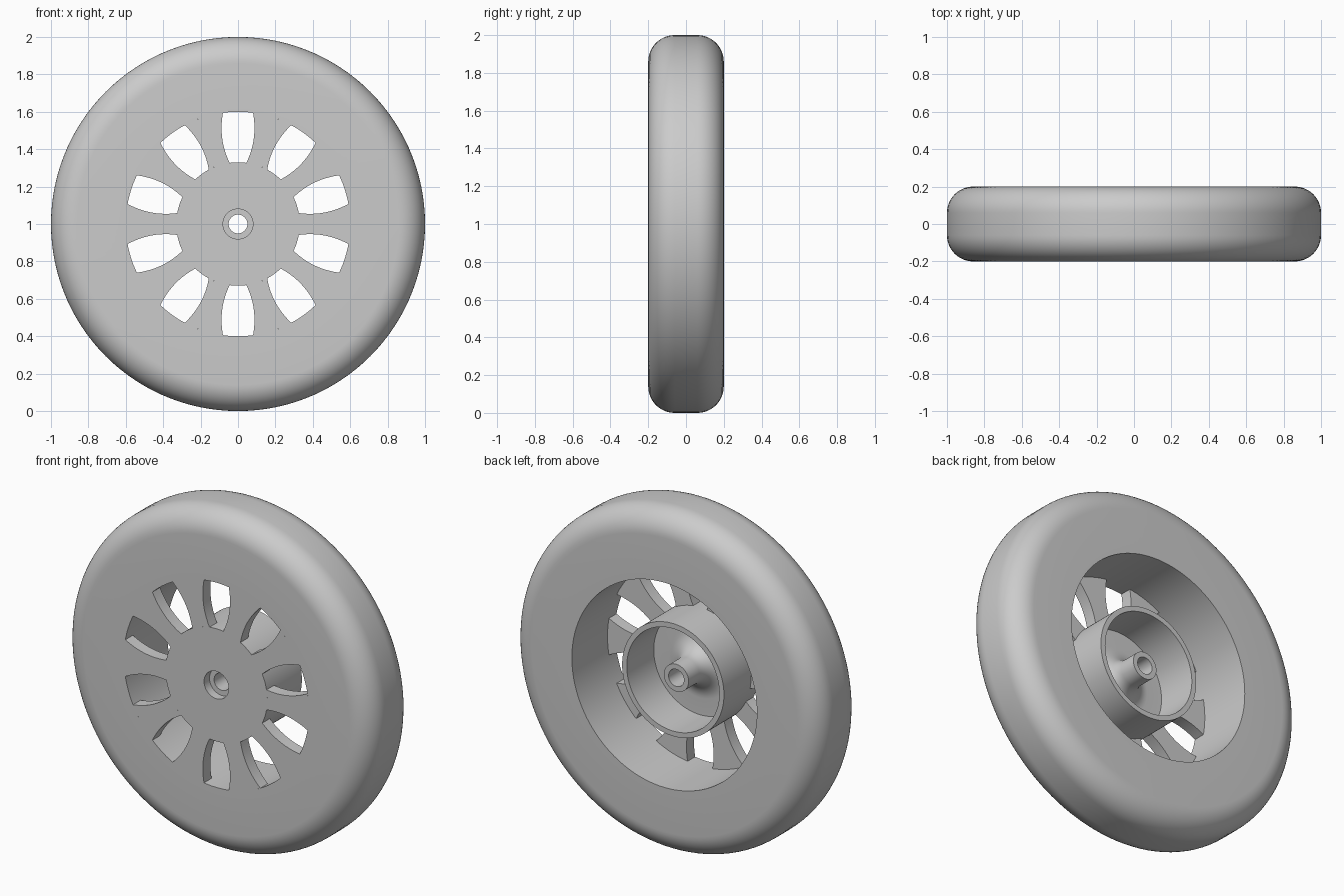
import bpy
import bmesh
import math

cube = bpy.data.objects.get("Cube")
if cube:
    bpy.data.objects.remove(cube, do_unlink=True)

SEGMENTS = 120
WINDOWS = 10
FRONT, BACK = -0.2, 0.2
WEB_BACK = -0.13
RIM_R, HUB_R = 0.6, 0.33

grey = bpy.data.materials.new("light_grey")
grey.use_nodes = True
grey.diffuse_color = (0.6, 0.6, 0.6, 1)
grey.node_tree.nodes["Principled BSDF"].inputs["Base Color"].default_value = (0.6, 0.6, 0.6, 1)


def polar(r, angle, y):
    """Point on the wheel, with the angle measured from straight up."""
    return (r * math.sin(angle), y, 1 + r * math.cos(angle))


def arc(cr, cy, radius, start, end, steps=12):
    """Profile points (radius, y) along an arc, angles in degrees."""
    angles = [math.radians(start + (end - start) * i / steps) for i in range(steps + 1)]
    return [(cr + radius * math.cos(a), cy + radius * math.sin(a)) for a in angles]


def finish(bm, name):
    bmesh.ops.recalc_face_normals(bm, faces=bm.faces)
    mesh = bpy.data.meshes.new(name)
    bm.to_mesh(mesh)
    bm.free()
    mesh.materials.append(grey)
    obj = bpy.data.objects.new(name, mesh)
    bpy.context.collection.objects.link(obj)
    bpy.ops.object.select_all(action="DESELECT")
    obj.select_set(True)
    bpy.context.view_layer.objects.active = obj
    bpy.ops.object.shade_smooth_by_angle(angle=math.radians(30))
    return obj


def lathe(name, profile):
    """Turn a closed (radius, y) profile around the axle."""
    bm = bmesh.new()
    rings = [[bm.verts.new(polar(r, math.tau * i / SEGMENTS, y)) for r, y in profile]
             for i in range(SEGMENTS)]
    n = len(profile)
    for i in range(SEGMENTS):
        a, b = rings[i], rings[(i + 1) % SEGMENTS]
        for j in range(n):
            k = (j + 1) % n
            bm.faces.new((a[j], a[k], b[k], b[j]))
    return finish(bm, name)


# Tyre and rim: flat sides, rounded shoulders, straight inner wall
shoulder = 0.14
lathe("tyre", [(RIM_R, FRONT)]
      + arc(1 - shoulder, FRONT + shoulder, shoulder, -90, 0)
      + arc(1 - shoulder, BACK - shoulder, shoulder, 0, 90)
      + [(RIM_R, BACK)])

# Hub: open cup with a flared axle tube and a front counterbore
flare = 0.12
lathe("hub", [(0.05, -0.15), (0.08, -0.15), (0.08, FRONT), (HUB_R, FRONT),
              (HUB_R, 0.12), (0.3, 0.12), (0.3, WEB_BACK)]
      + arc(0.08 + flare, WEB_BACK + flare, flare, 270, 180)
      + [(0.08, 0.09), (0.05, 0.09)])


# Spokes: web sections left between the bulging windows
def spoke_half_angle(r):
    window_half_width = 0.088 - 1.2 * (r - 0.52) ** 2
    return math.pi / WINDOWS - math.asin(window_half_width / r)


bm = bmesh.new()
rows, cols = 12, 8
for s in range(WINDOWS):
    middle = math.tau * (s + 0.5) / WINDOWS
    grid = []
    for i in range(rows + 1):
        r = HUB_R + (RIM_R - HUB_R) * i / rows
        half = spoke_half_angle(r)
        grid.append([bm.verts.new(polar(r, middle + half * (2 * j / cols - 1), FRONT))
                     for j in range(cols + 1)])
    for i in range(rows):
        for j in range(cols):
            bm.faces.new((grid[i][j], grid[i][j + 1], grid[i + 1][j + 1], grid[i + 1][j]))
front_faces = bm.faces[:]
copy = bmesh.ops.extrude_face_region(bm, geom=front_faces, use_keep_orig=True)
moved = [g for g in copy["geom"] if isinstance(g, bmesh.types.BMVert)]
bmesh.ops.translate(bm, verts=moved, vec=(0, WEB_BACK - FRONT, 0))
finish(bm, "spokes")
